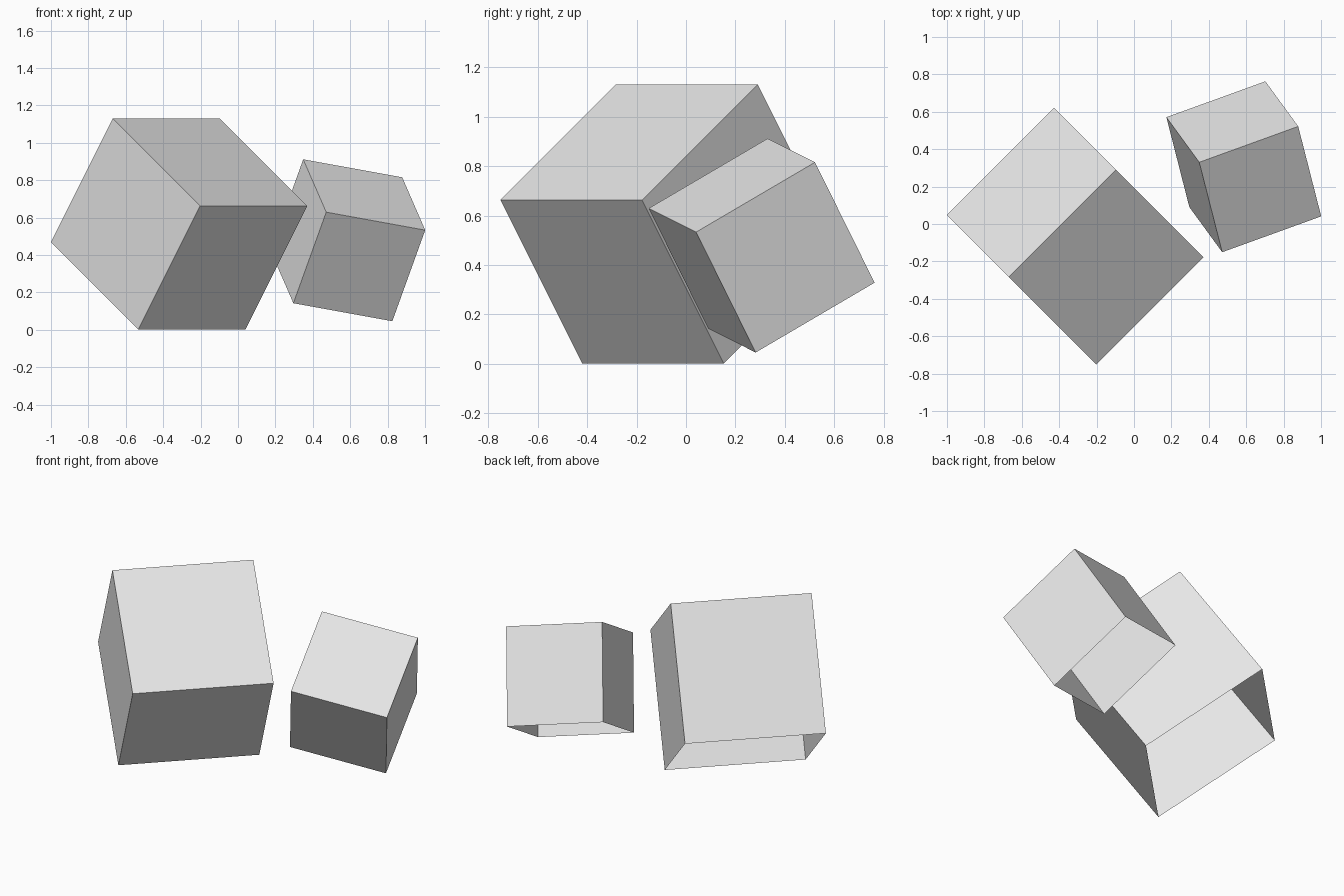
import bpy, bmesh
from mathutils import Matrix, Vector

if "Cube" in bpy.data.objects:
    bpy.data.objects.remove(bpy.data.objects["Cube"])

grey = bpy.data.materials.new("light_grey")
grey.diffuse_color = (0.8, 0.8, 0.8, 1.0)
grey.use_nodes = True
grey.node_tree.nodes["Principled BSDF"].inputs["Base Color"].default_value = grey.diffuse_color


def open_box(name, size, centre, side, up):
    """Tilted cube shell without its bottom; side and up are its local x and z."""
    z = Vector(up).normalized()
    x = Vector(side)
    x = (x - z * x.dot(z)).normalized()
    turn = Matrix((x, z.cross(x), z)).transposed().to_4x4()
    bm = bmesh.new()
    bmesh.ops.create_cube(bm, size=size)
    bm.normal_update()
    bottom = [f for f in bm.faces if f.normal.z < -0.9]
    bmesh.ops.delete(bm, geom=bottom, context='FACES_ONLY')
    mesh = bpy.data.meshes.new(name)
    bm.to_mesh(mesh)
    bm.free()
    mesh.materials.append(grey)
    obj = bpy.data.objects.new(name, mesh)
    obj.matrix_world = Matrix.Translation(centre) @ turn
    bpy.context.collection.objects.link(obj)


# Large box on the left, small box behind on the right
open_box("large_box", 0.81, (-0.315, -0.065, 0.566), (1, 1, 0), (1, -1, 2))
open_box("small_box", 0.571, (0.587, 0.306, 0.479), (0.53, 0.193, -0.098), (0.175, -0.24, 0.485))
